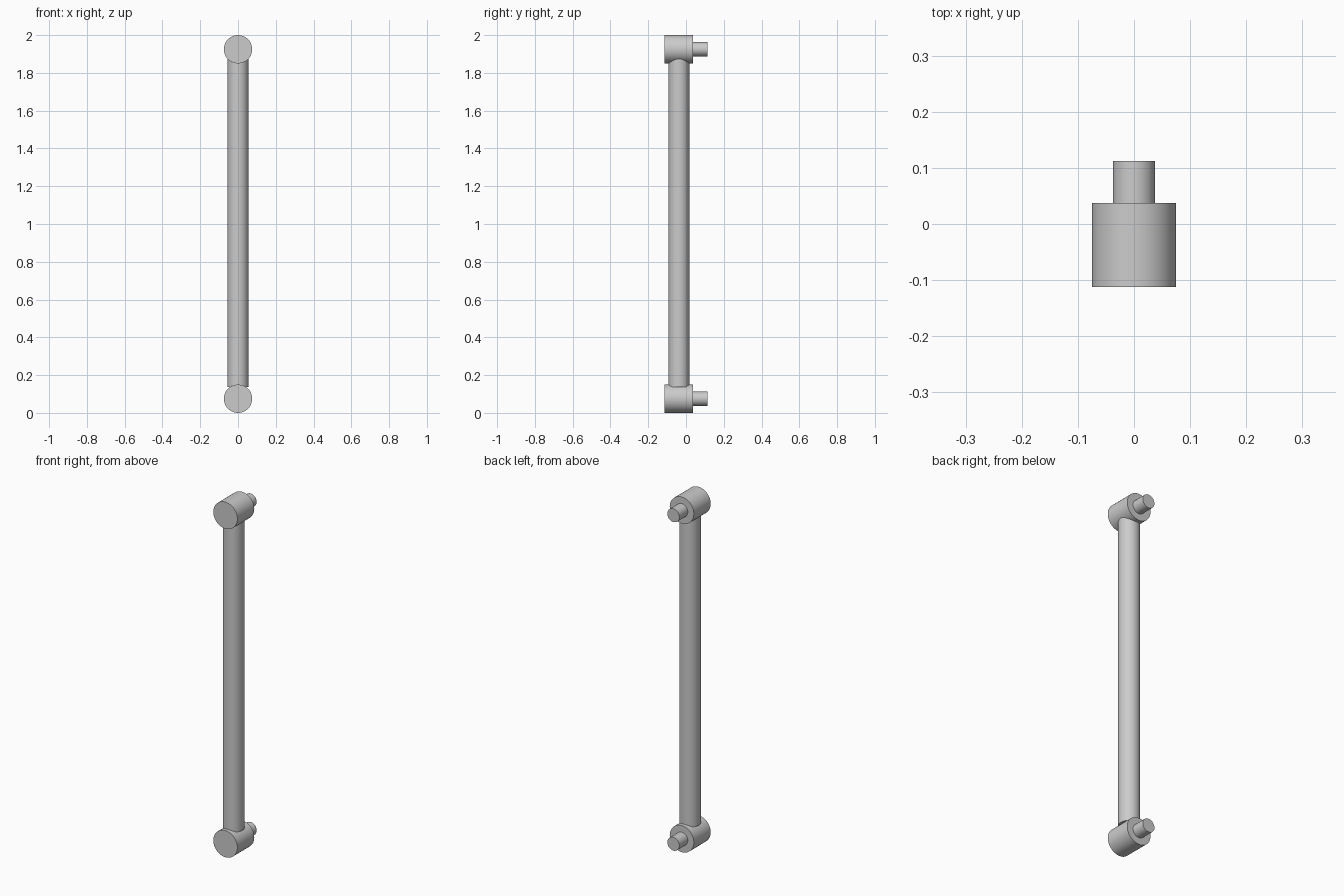
import bpy
from math import radians

if "Cube" in bpy.data.objects:
    bpy.data.objects.remove(bpy.data.objects["Cube"], do_unlink=True)

# One plain grey metal
GREY = (0.6, 0.6, 0.6, 1)
metal = bpy.data.materials.new("grey_metal")
metal.use_nodes = True
metal.diffuse_color = GREY
metal.node_tree.nodes["Principled BSDF"].inputs["Base Color"].default_value = GREY

HEAD_R, PIN_R, BAR_R = 0.075, 0.0375, 0.055
FRONT, SHOULDER, BACK = -0.1125, 0.0375, 0.1125
TOP = 2.0


def cylinder(name, radius, start, end, along_y=False, y=0, z=0):
    """Capped smooth cylinder from start to end along Y or Z."""
    mid = (start + end) / 2
    location = (0, mid, z) if along_y else (0, y, mid)
    rotation = (radians(90), 0, 0) if along_y else (0, 0, 0)
    bpy.ops.mesh.primitive_cylinder_add(vertices=64, radius=radius, depth=end - start,
                                        location=location, rotation=rotation)
    obj = bpy.context.object
    obj.name = name
    obj.data.materials.append(metal)
    bpy.ops.object.shade_smooth_by_angle(angle=radians(30))


# Upright bar, resting just on the lower head and reaching into the upper one
cylinder("bar", BAR_R, 0.138, TOP - HEAD_R, y=(FRONT + SHOULDER) / 2)

# Round heads with a mounting pin at each end
for end, z in (("lower", HEAD_R), ("upper", TOP - HEAD_R)):
    cylinder(end + "_head", HEAD_R, FRONT, SHOULDER, along_y=True, z=z)
    cylinder(end + "_pin", PIN_R, SHOULDER, BACK, along_y=True, z=z)
